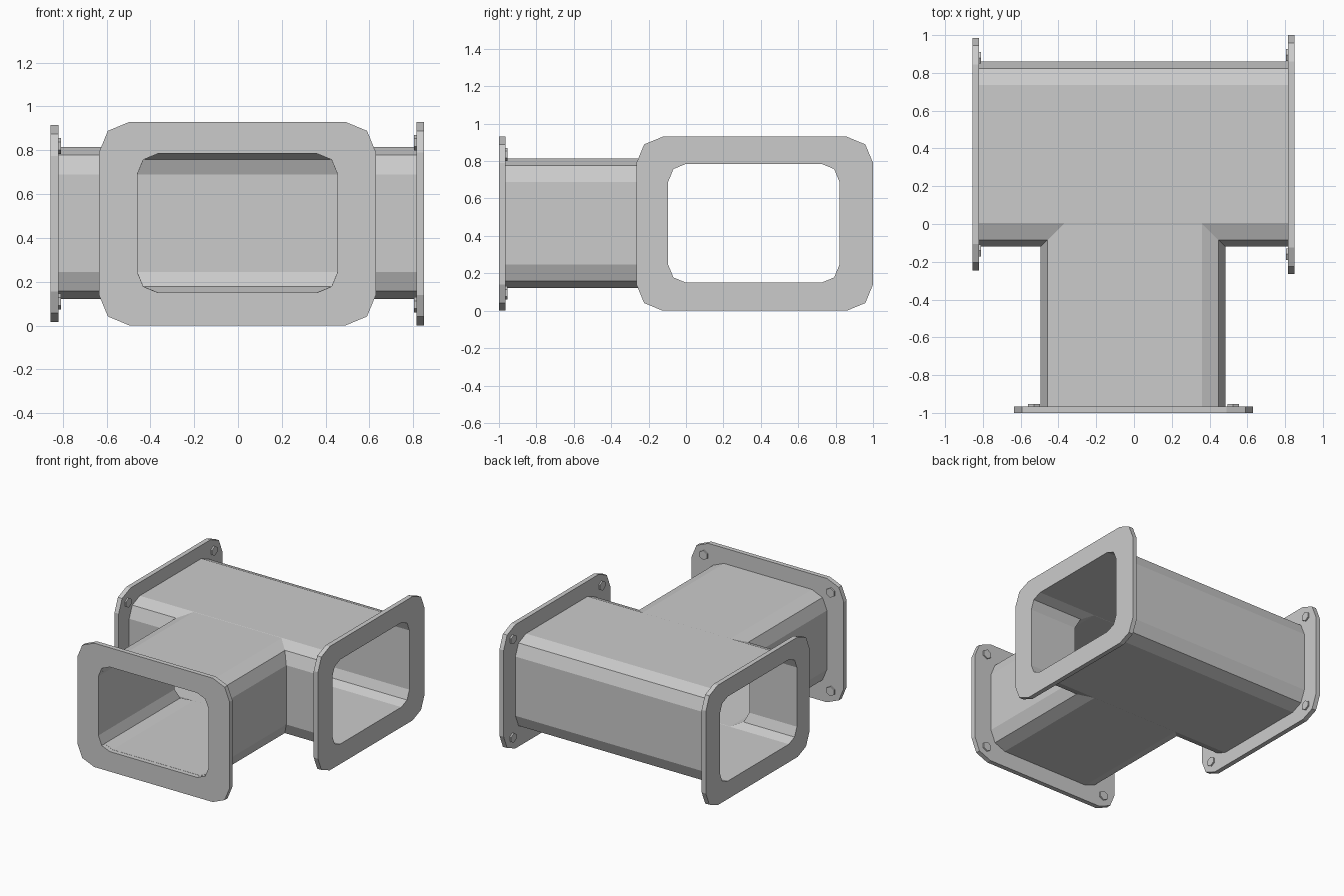
import bpy, bmesh
from math import sin, cos, pi

if "Cube" in bpy.data.objects:
    bpy.data.objects.remove(bpy.data.objects["Cube"])


def profile(u0, u1, v0, v1, r):
    """Rectangle with two-segment rounded corners."""
    pts = []
    for i, (cu, cv) in enumerate([(u1 - r, v1 - r), (u0 + r, v1 - r),
                                  (u0 + r, v0 + r), (u1 - r, v0 + r)]):
        for k in range(3):
            a = i * pi / 2 + k * pi / 4
            pts.append((cu + r * cos(a), cv + r * sin(a)))
    return pts


def extrude(name, axis, a, b, outer, inner=None):
    """Prism (or ring, when inner is given) between a and b along x or y."""
    bm = bmesh.new()

    def loop(pts, t):
        return [bm.verts.new((t, u, v) if axis == 'x' else (u, t, v)) for u, v in pts]

    def bridge(p, q):
        n = len(p)
        for i in range(n):
            j = (i + 1) % n
            bm.faces.new((p[i], p[j], q[j], q[i]))

    oa, ob = loop(outer, a), loop(outer, b)
    bridge(oa, ob)
    if inner:
        ia, ib = loop(inner, a), loop(inner, b)
        bridge(ia, ib)
        bridge(oa, ia)
        bridge(ob, ib)
    else:
        bm.faces.new(oa)
        bm.faces.new(ob)
    bmesh.ops.recalc_face_normals(bm, faces=bm.faces)
    me = bpy.data.meshes.new(name)
    bm.to_mesh(me)
    bm.free()
    ob_ = bpy.data.objects.new(name, me)
    bpy.context.collection.objects.link(ob_)
    return ob_


def boolean(target, other, op):
    m = target.modifiers.new(op, 'BOOLEAN')
    m.operation, m.object, m.solver = op, other, 'EXACT'
    bpy.context.view_layer.objects.active = target
    bpy.ops.object.modifier_apply(modifier=m.name)
    bpy.data.objects.remove(other)


# Hollow T-shaped duct: main run along x, branch towards the front
main_in = profile(-0.095, 0.82, 0.15, 0.785, 0.095)
branch_in = profile(-0.46, 0.455, 0.15, 0.785, 0.095)
e = 0.001
duct = extrude("tee_duct", 'x', -0.82, 0.815, profile(-0.12, 0.86, 0.12, 0.815, 0.125))
boolean(duct, extrude("branch_outer", 'y', -0.965, 0.3,
                      profile(-0.495, 0.485, 0.12 + e, 0.815 - e, 0.125)), 'UNION')
boolean(duct, extrude("main_cut", 'x', -1.1, 1.1, main_in), 'DIFFERENCE')
boolean(duct, extrude("branch_cut", 'y', -1.2, 0.3,
                      profile(-0.46, 0.455, 0.15 + e, 0.785 - e, 0.095)), 'DIFFERENCE')

# Flanges: name, axis, outer plane, inner plane, outer bounds, opening
flanges = [
    ("right_flange", 'x', 0.85, 0.815, (-0.265, 1.0, 0.0, 0.93), main_in),
    ("left_flange", 'x', -0.855, -0.82, (-0.245, 0.985, 0.015, 0.915), main_in),
    ("front_flange", 'y', -1.0, -0.965, (-0.635, 0.63, 0.0, 0.93), branch_in),
]
for name, axis, a, b, (u0, u1, v0, v1), hole in flanges:
    extrude(name, axis, a, b, profile(u0, u1, v0, v1, 0.14), hole)
    # Hexagonal bolt heads on the duct side of each flange corner
    top = b + (0.011 if b < 0 else -0.011)
    for cu in (u0 + 0.105, u1 - 0.105):
        for cv in (v0 + 0.095, v1 - 0.095):
            hexagon = [(cu + 0.036 * cos(k * pi / 3 + pi / 6),
                        cv + 0.036 * sin(k * pi / 3 + pi / 6)) for k in range(6)]
            extrude(name + "_bolt", axis, b, top, hexagon)
